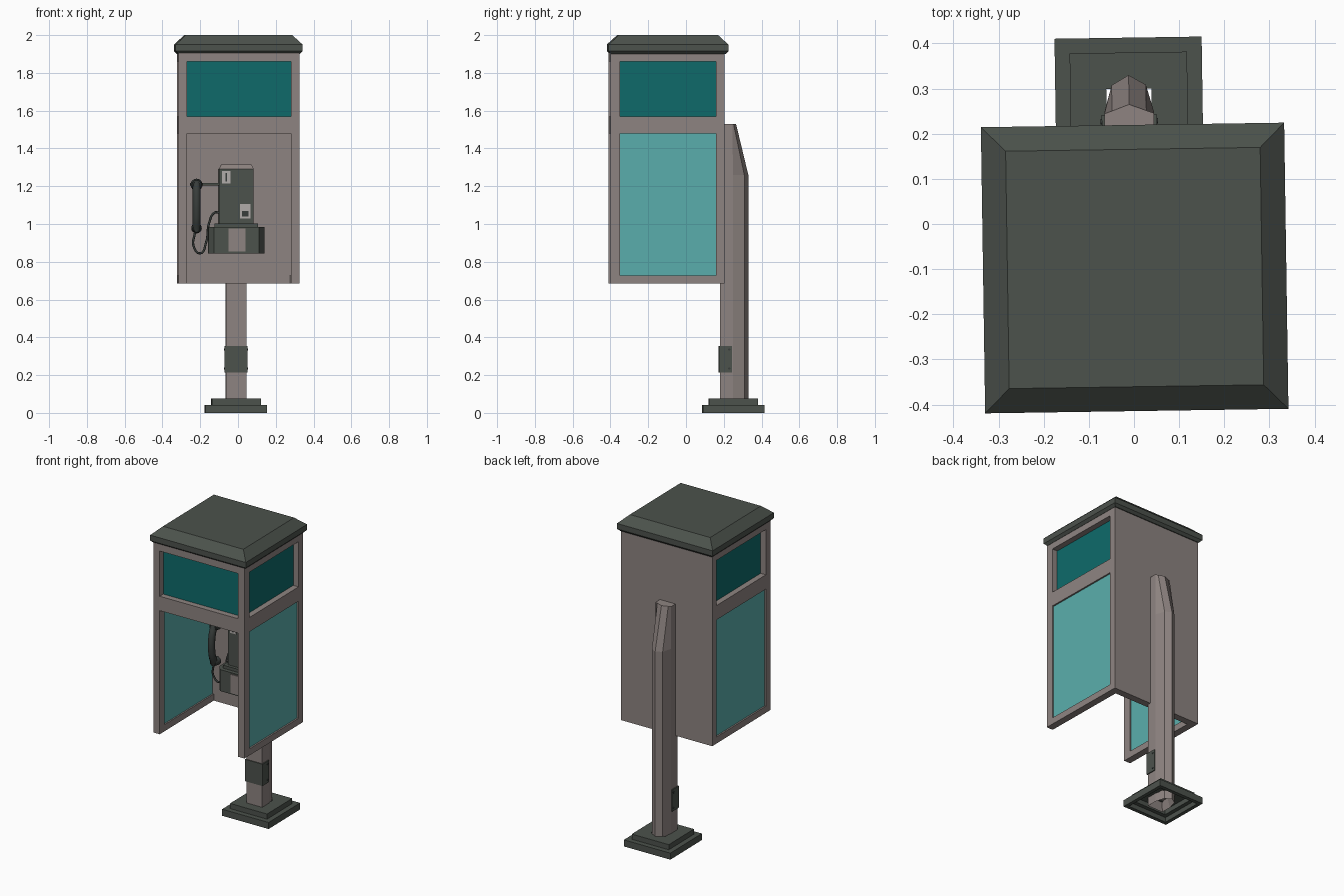
import bpy, bmesh, math
from mathutils import Vector

cube = bpy.data.objects.get("Cube")
if cube:
    bpy.data.objects.remove(cube, do_unlink=True)

TURN = 0.015          # the whole booth stands slightly turned
parts = []


def material(name, *rgb):
    lin = [((c / 255 + 0.055) / 1.055) ** 2.4 for c in rgb] + [1.0]
    m = bpy.data.materials.new(name)
    m.use_nodes = True
    m.diffuse_color = lin
    bsdf = m.node_tree.nodes["Principled BSDF"]
    bsdf.inputs["Base Color"].default_value = lin
    bsdf.inputs["Roughness"].default_value = 0.8
    return m


FRAME = material("warm grey paint", 142, 132, 129)
DARK = material("dark green grey", 76, 82, 76)
PANE = material("light teal glass", 90, 174, 172)
SIGN = material("deep teal panel", 14, 106, 106)
BLACK = material("charcoal plastic", 56, 61, 59)
PALE = material("pale metal", 178, 173, 170)


def finish(name, bm, mat):
    bmesh.ops.recalc_face_normals(bm, faces=bm.faces)
    me = bpy.data.meshes.new(name)
    bm.to_mesh(me)
    bm.free()
    me.materials.append(mat)
    ob = bpy.data.objects.new(name, me)
    bpy.context.collection.objects.link(ob)
    parts.append(ob)
    return ob


def add_loft(bm, rings, closed=False):
    vs = [[bm.verts.new(p) for p in r] for r in rings]
    n = len(rings[0])
    pairs = list(zip(vs, vs[1:]))
    if closed:
        pairs.append((vs[-1], vs[0]))
    for a, b in pairs:
        for i in range(n):
            j = (i + 1) % n
            bm.faces.new((a[i], a[j], b[j], b[i]))
    if not closed:
        return bm.faces.new(vs[0][::-1]), bm.faces.new(vs[-1])


def rect(x0, x1, y0, y1, z):
    return [(x0, y0, z), (x1, y0, z), (x1, y1, z), (x0, y1, z)]


def loft(name, rings, mat, closed=False):
    bm = bmesh.new()
    add_loft(bm, rings, closed)
    return finish(name, bm, mat)


def boxes(name, mat, *dims):
    bm = bmesh.new()
    for x0, x1, y0, y1, z0, z1 in dims:
        add_loft(bm, [rect(x0, x1, y0, y1, z0), rect(x0, x1, y0, y1, z1)])
    return finish(name, bm, mat)


def smooth(ob):
    for p in ob.data.polygons:
        p.use_smooth = len(p.vertices) == 4
    return ob


def rod(name, a, b, r, mat, r2=None, sides=16):
    a, b = Vector(a), Vector(b)
    q = (b - a).to_track_quat("Z", "Y")

    def ring(c, rad):
        angles = [math.tau * i / sides for i in range(sides)]
        return [c + q @ Vector((rad * math.cos(t), rad * math.sin(t), 0)) for t in angles]
    return smooth(loft(name, [ring(a, r), ring(b, r2 or r)], mat))


def tube(name, points, radius, mat):
    cu = bpy.data.curves.new(name, "CURVE")
    cu.dimensions = "3D"
    cu.bevel_depth = radius
    cu.bevel_resolution = 3
    cu.resolution_u = 8
    cu.use_fill_caps = True
    sp = cu.splines.new("BEZIER")
    sp.bezier_points.add(len(points) - 1)
    for bp, p in zip(sp.bezier_points, points):
        bp.co = p
        bp.handle_left_type = bp.handle_right_type = "AUTO"
    cu.materials.append(mat)
    ob = bpy.data.objects.new(name, cu)
    bpy.context.collection.objects.link(ob)
    parts.append(ob)


# Booth shell: slabs, corner posts, bottom rails, back wall
X, Y0, Y1, T = 0.32, -0.405, 0.2, 0.045
Z0, Z1, OPEN = 0.685, 1.91, 1.478
shell = [(-X, X, Y0, Y1, OPEN, 1.57), (-X, X, Y0, Y1, 1.86, Z1),
         (-X, X, Y1 - T, Y1, Z0, Z1)]
for x0, x1 in ((-X, T - X), (X - T, X)):
    shell.append((x0, x1, Y0, Y0 + T + 0.005, Z0, Z1))
    shell.append((x0, x1, Y0, Y1, Z0, 0.727))
boxes("booth_frame", FRAME, *shell)

# Recessed sign box above the opening
boxes("sign_panels", SIGN, (-0.283, 0.283, Y0 + 0.037, Y1 - T + 0.01, 1.55, 1.88))

# Lower side panes
for side, x in (("left", 0.297), ("right", -0.297)):
    boxes(side + "_pane", PANE, (x - 0.013, x + 0.013, -0.36, 0.16, 0.72, 1.485))

# Roof cap with flared lip and sloped edge
YC = -0.0975


def roof_ring(hx, hy, z):
    return rect(-hx, hx, YC - hy, YC + hy, z)


loft("roof", [roof_ring(0.321, 0.303, 1.9), roof_ring(0.336, 0.317, 1.915),
              roof_ring(0.336, 0.317, 1.95), roof_ring(0.282, 0.263, 2.0)], DARK)

# Stepped hollow foot
PX, PY = -0.007, 0.25
steps = [(0.163, 0), (0.163, 0.042), (0.13, 0.042), (0.13, 0.075), (0.05, 0.075),
         (0.05, 0.06), (0.115, 0.06), (0.115, 0.03), (0.14, 0.03), (0.14, 0)]
loft("foot", [rect(PX - h, PX + h, PY - h, PY + h, z) for h, z in steps], DARK, True)


# Keel-shaped post with a sloped rear top and an open bottom
def post_ring(z, shoulder, mid, keel):
    half = [(0.055, 0.18), (0.055, shoulder), (0.038, mid)]
    right = [(PX + x, y, z) for x, y in half]
    left = [(PX - x, y, z) for x, y in reversed(half)]
    return right + [(PX, keel, z)] + left


bm = bmesh.new()
bottom, _ = add_loft(bm, [post_ring(0.005, 0.248, 0.308, 0.33),
                          post_ring(1.26, 0.248, 0.308, 0.33),
                          post_ring(1.53, 0.245, 0.251, 0.265)])
bmesh.ops.recalc_face_normals(bm, faces=bm.faces)
bmesh.ops.inset_individual(bm, faces=[bottom], thickness=0.018)
for v in bottom.verts:
    v.co.z += 0.06
finish("post", bm, FRAME)

# Service collar on the post with side screws
boxes("post_collar", DARK, (PX - 0.061, PX + 0.061, 0.174, 0.243, 0.215, 0.355))
for s in (-1, 1):
    for z in (0.235, 0.335):
        rod("collar_screw", (PX + s * 0.06, 0.228, z), (PX + s * 0.064, 0.228, z), 0.006, BLACK)

# Telephone body, shelf step and lower coin box
CX, WALL = -0.008, 0.16
boxes("phone_body", DARK, (CX - 0.092, CX + 0.092, 0.045, WALL, 1.0, 1.29))
loft("phone_cap", [rect(CX - 0.092, CX + 0.092, 0.045, WALL, 1.29),
                   rect(CX - 0.08, CX + 0.08, 0.07, WALL, 1.315)], FRAME)
boxes("phone_step", DARK, (CX - 0.115, CX + 0.115, 0.025, WALL, 0.98, 1.003))
plan = [(-0.148, WALL), (-0.148, 0.04), (-0.12, 0.0), (0.12, 0.0), (0.148, 0.04), (0.148, WALL)]
loft("coin_box", [[(CX + x, y, z) for x, y in plan] for z in (0.845, 0.983)], DARK)
boxes("coin_box_plate", FRAME, (-0.05, 0.04, -0.006, 0.002, 0.855, 0.975))

# Coin slot and coin return
boxes("coin_slot_plate", PALE, (-0.083, -0.04, 0.039, 0.046, 1.215, 1.28))
boxes("coin_slot", BLACK, (-0.066, -0.057, 0.036, 0.04, 1.225, 1.27))
boxes("coin_return", PALE, (0.012, 0.066, 0.038, 0.046, 1.03, 1.105))
boxes("coin_return_flap", BLACK, (0.022, 0.056, 0.035, 0.039, 1.04, 1.07))

# Handset on its hook, with cord
HX = -0.218
rod("hook_arm", (CX - 0.09, 0.11, 1.21), (HX - 0.035, 0.11, 1.21), 0.007, DARK)
rod("hook_mount", (HX, 0.11, 1.21), (HX, WALL, 1.21), 0.012, DARK)
tube("handset_grip", [(HX, 0.075, 1.215), (HX, 0.052, 1.15), (HX, 0.052, 1.04),
                      (HX, 0.075, 0.97)], 0.021, BLACK)
for name, z, r in (("earpiece", 1.208, 0.032), ("mouthpiece", 0.978, 0.028)):
    rod(name, (HX, 0.06, z), (HX, 0.105, z), r * 0.75, BLACK, r)
tube("handset_cord", [(HX - 0.008, 0.08, 0.96), (HX - 0.015, 0.09, 0.88), (-0.198, 0.1, 0.845),
                      (-0.168, 0.11, 0.9), (-0.15, 0.11, 1.01), (-0.122, 0.11, 1.06),
                      (-0.095, 0.11, 1.06)], 0.006, BLACK)

for ob in parts:
    ob.rotation_euler.z = TURN
